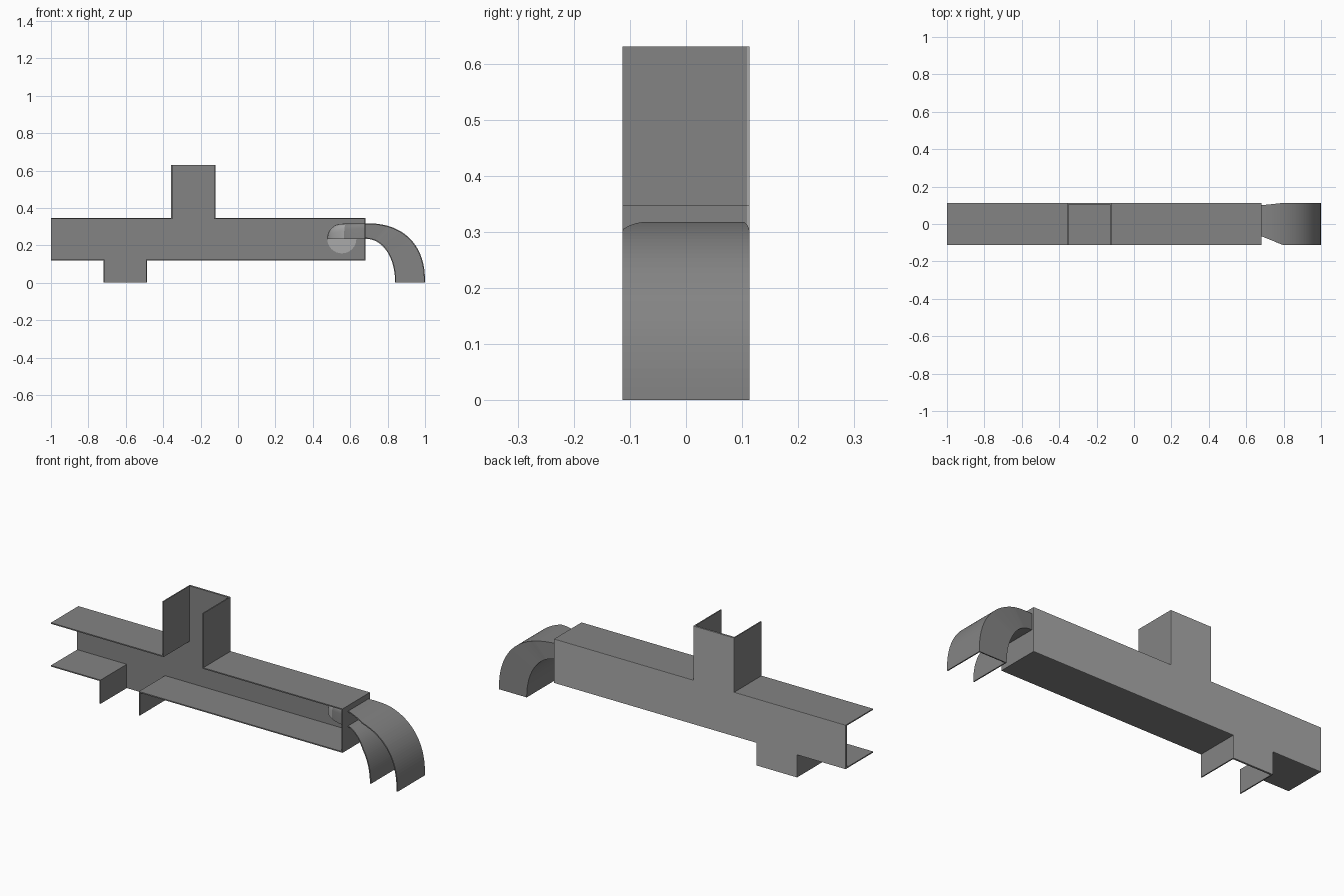
import bpy, bmesh, math

if "Cube" in bpy.data.objects:
    bpy.data.objects.remove(bpy.data.objects["Cube"])

def material(name, value):
    m = bpy.data.materials.new(name)
    m.diffuse_color = (value, value, value, 1)
    m.use_nodes = True
    m.node_tree.nodes["Principled BSDF"].inputs["Base Color"].default_value = m.diffuse_color
    return m

STEEL = material("duct grey", 0.23)
LIGHT = material("light grey", 0.4)
YF, YB, WALL, PANEL = -0.113, 0.113, 0.006, 0.004

def make_object(name, bm, mats, thickness=0, smooth=False):
    bmesh.ops.recalc_face_normals(bm, faces=bm.faces)
    mesh = bpy.data.meshes.new(name)
    bm.to_mesh(mesh)
    bm.free()
    for m in mats:
        mesh.materials.append(m)
    ob = bpy.data.objects.new(name, mesh)
    bpy.context.collection.objects.link(ob)
    if smooth:
        bpy.ops.object.select_all(action='DESELECT')
        ob.select_set(True)
        bpy.context.view_layer.objects.active = ob
        bpy.ops.object.shade_smooth_by_angle(angle=math.radians(35))
    if thickness:
        mod = ob.modifiers.new("sheet", 'SOLIDIFY')
        mod.thickness = thickness
        mod.offset = -1
        mod.use_even_offset = True
    return ob

def loft(bm, sections, closed):
    rows = [[bm.verts.new(p) for p in s] for s in sections]
    n = len(rows[0])
    for a, b in zip(rows, rows[1:]):
        for i in range(n if closed else n - 1):
            j = (i + 1) % n
            bm.faces.new((a[i], a[j], b[j], b[i]))

# Main duct with top and bottom branches: open front, open branch ends and left end
outline = [(-1, .118), (-.72, .118), (-.72, 0), (-.487, 0), (-.487, .118), (.682, .118),
           (.682, .347), (-.121, .347), (-.121, .63), (-.357, .63), (-.357, .347), (-1, .347)]
open_edges = {2, 8, 11}
bm = bmesh.new()
back = [bm.verts.new((x, YB - PANEL, z)) for x, z in outline]
front = [bm.verts.new((x, YF, z)) for x, z in outline]
bm.faces.new(back[::-1])
for i in range(len(outline)):
    if i not in open_edges:
        j = (i + 1) % len(outline)
        bm.faces.new((back[i], back[j], front[j], front[i]))
make_object("main_duct", bm, [STEEL], WALL)

# Light panel covering the outside of the back wall
bm = bmesh.new()
loft(bm, [[(x, y, z) for x, z in outline] for y in (YB - PANEL, YB)], True)
bmesh.ops.holes_fill(bm, edges=bm.edges, sides=0)
make_object("back_panel", bm, [LIGHT])

# Curved outlet: open-fronted channel that widens, then turns down
def span(x):
    w = min(1, (x - .68) / .12)
    return -.065 + (YF + .065) * w, .1 + (YB - .1) * w

sections = []
N = 36
for k in range(N + 1):
    a = math.pi / 2 * k / N
    s, c = math.sin(a), max(0, math.cos(a))
    xo, zo = .68 + .32 * s ** .85, .318 * c ** .85
    xi, zi = .68 + .16 * s ** .95, .235 * c ** .95
    if k == N:
        zo = zi = 0
    (fo, bo), (fi, bi) = span(xo), span(xi)
    sections.append([(xo, fo, zo), (xo, bo, zo), (xi, bi, zi), (xi, fi, zi)])
bm = bmesh.new()
loft(bm, sections, False)
make_object("curved_outlet", bm, [STEEL], WALL)

# Half-round elbow from the back wall to the end wall, open below
sections = []
for k in range(17):
    a = math.pi / 2 * k / 16
    s, c = math.sin(a), math.cos(a)
    power = 1 - .75 * s
    outer = (.68 - .202 * c, .104 - .169 * s)
    inner = (.68 - .047 * c, .104 - .004 * s)
    arc = []
    for i in range(17):
        t = math.pi * i / 16
        u = math.copysign(abs(math.cos(t)) ** power, math.cos(t)) * .5 + .5
        v = abs(math.sin(t)) ** power if 0 < i < 16 else 0
        arc.append((outer[0] + (inner[0] - outer[0]) * u,
                    outer[1] + (inner[1] - outer[1]) * u, .235 + (.078 + .005 * s) * v))
    sections.append(arc)
bm = bmesh.new()
loft(bm, sections, False)
for f in bm.faces:  # the part near the round opening is light
    f.material_index = 1 if f.calc_center_median().x < .57 else 0
make_object("inner_elbow", bm, [STEEL, LIGHT], 0, True)

# Round light plate on the back wall where the elbow starts
bm = bmesh.new()
rim = [[(.555 + .078 * math.cos(t), y, .235 + .078 * math.sin(t))
        for t in (2 * math.pi * i / 32 for i in range(32))] for y in (.104, .101)]
loft(bm, rim, True)
bmesh.ops.holes_fill(bm, edges=bm.edges, sides=0)
make_object("round_plate", bm, [LIGHT])
